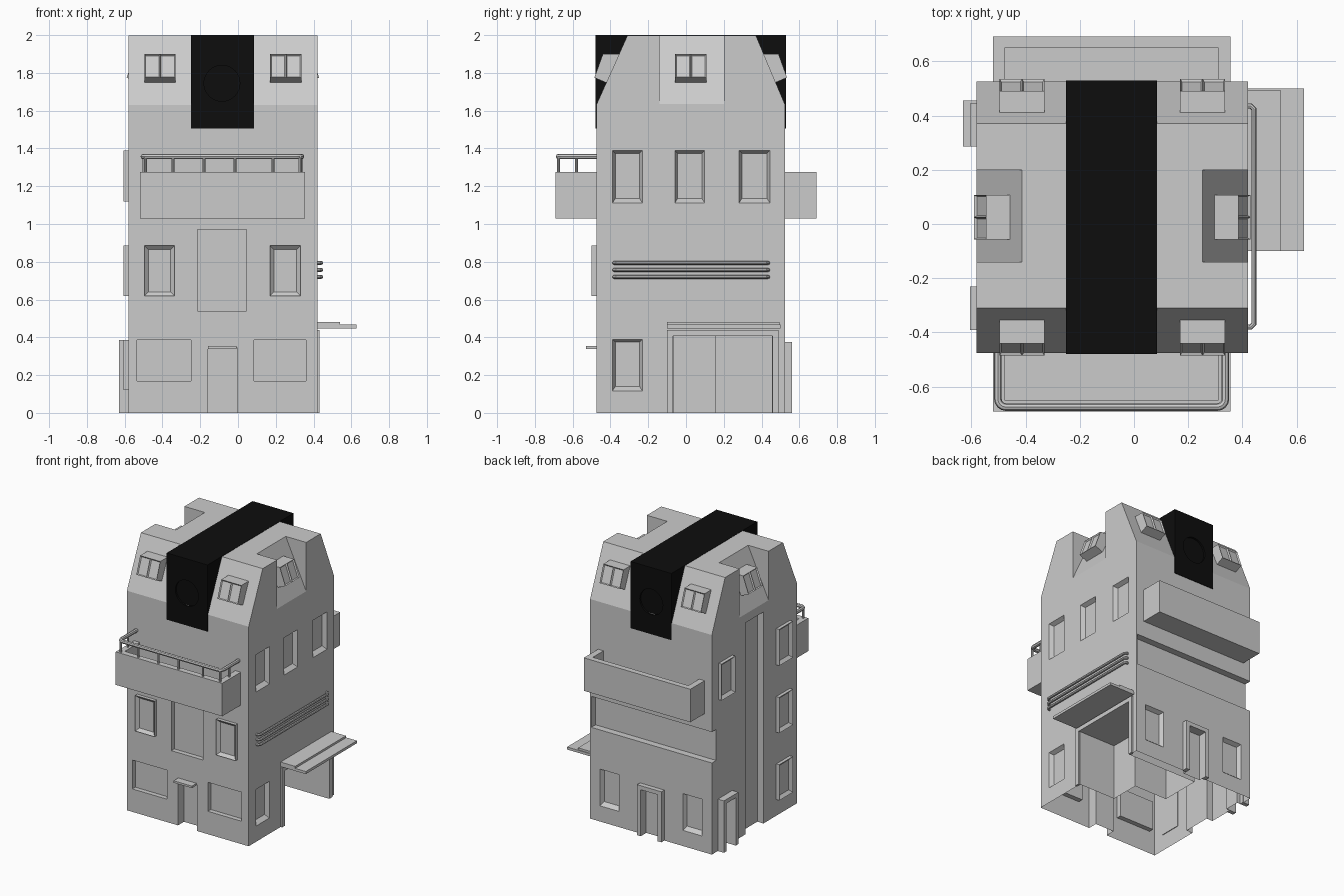
import bpy, bmesh, math
from mathutils import Vector, Matrix

if "Cube" in bpy.data.objects:
    bpy.data.objects.remove(bpy.data.objects["Cube"])

X0, X1, Y0, Y1 = -0.58, 0.42, -0.475, 0.525   # wall planes
CX, CY = -0.08, 0.025                         # plan centre


def finish(name, bm, mat=None):
    bmesh.ops.recalc_face_normals(bm, faces=bm.faces)
    me = bpy.data.meshes.new(name)
    bm.to_mesh(me)
    bm.free()
    ob = bpy.data.objects.new(name, me)
    bpy.context.collection.objects.link(ob)
    if mat:
        me.materials.append(mat)
    return ob


def loft(bm, a, b):
    """Closed solid between two matching point loops."""
    va, vb = [bm.verts.new(p) for p in a], [bm.verts.new(p) for p in b]
    n = len(va)
    faces = [bm.faces.new(va[::-1]), bm.faces.new(vb)]
    for i in range(n):
        j = (i + 1) % n
        faces.append(bm.faces.new((va[i], va[j], vb[j], vb[i])))
    return faces


def add_box(bm, x, y, z):
    r = lambda k: [(x[0], y[0], k), (x[1], y[0], k), (x[1], y[1], k), (x[0], y[1], k)]
    return loft(bm, r(z[0]), r(z[1]))


def boxes(name, *items):
    bm = bmesh.new()
    for it in items:
        add_box(bm, *it)
    return finish(name, bm)


# wall-local coordinates: u along the wall, d outward from it
def wall_pt(side, u, d, z):
    return {'front': (u, Y0 - d, z), 'back': (u, Y1 + d, z),
            'left': (X0 - d, u, z), 'right': (X1 + d, u, z)}[side]


def wall_rect(side, u, z, d, inset=0.0):
    a, b, c, e = u[0] + inset, u[1] - inset, z[0] + inset * 1.6, z[1] - inset
    return [wall_pt(side, p, d, q) for p, q in ((a, c), (b, c), (b, e), (a, e))]


def recess(bm, side, u, z, depth, taper=0.0):
    if taper:
        loft(bm, wall_rect(side, u, z, 0.01, -taper * 0.25),
             wall_rect(side, u, z, -depth, taper))
    else:
        loft(bm, wall_rect(side, u, z, 0.02), wall_rect(side, u, z, -depth))


def cut(ob, cutter):
    cutter.hide_render = True
    m = ob.modifiers.new('cut', 'BOOLEAN')
    m.object, m.operation, m.solver = cutter, 'DIFFERENCE', 'EXACT'
    bpy.context.view_layer.objects.active = ob
    bpy.ops.object.modifier_apply(modifier=m.name)
    bpy.data.objects.remove(cutter)


# main body with mansard slopes front and back
bm = bmesh.new()
prof = [(Y0, 0), (Y1, 0), (Y1, 1.63), (0.37, 1.998), (-0.31, 1.998), (Y0, 1.63)]
loft(bm, [(X0, y, z) for y, z in prof], [(X1, y, z) for y, z in prof])
body = finish('house_body', bm)

bm = bmesh.new()
# bevelled window recesses
for u in ((-0.39, -0.23), (-0.06, 0.10), (0.28, 0.445)):
    recess(bm, 'right', u, (1.11, 1.39), 0.03, 0.016)
recess(bm, 'right', (-0.39, -0.23), (0.115, 0.39), 0.03, 0.016)
for u in ((-0.50, -0.34), (0.18, 0.34)):
    recess(bm, 'back', u, (0.115, 0.39), 0.03, 0.016)
# plain recesses: shop windows, doors, balcony door, stair strip, back band
for u in ((-0.535, -0.25), (0.085, 0.36)):
    recess(bm, 'front', u, (0.17, 0.385), 0.035)
recess(bm, 'front', (-0.16, -0.005), (-0.05, 0.345), 0.07)
recess(bm, 'front', (-0.215, 0.045), (0.54, 0.97), 0.035)
recess(bm, 'back', (-0.16, -0.02), (-0.05, 0.345), 0.03)
recess(bm, 'back', (-0.7, 0.41), (0.68, 0.91), 0.05)
recess(bm, 'left', (-0.08, 0.13), (-0.05, 1.57), 0.05)
recess(bm, 'left', (0.315, 0.425), (-0.05, 0.35), 0.03)
# L-shaped garage room
L = [(0.5, -0.065), (0.5, 0.455), (-0.15, 0.455), (-0.15, 0.155), (0.12, 0.155), (0.12, -0.065)]
loft(bm, [(x, y, -0.05) for x, y in L], [(x, y, 0.41) for x, y in L])
# sloping notches in the gable ends
for s in (1, -1):
    w = [(CX + s * a, z) for a, z in ((0.5, 1.635), (0.6, 1.635), (0.6, 2.1), (0.285, 2.1))]
    loft(bm, [(x, -0.14, z) for x, z in w], [(x, 0.20, z) for x, z in w])
cut(body, finish('cutters', bm))
# open underside
bm = bmesh.new()
bm.from_mesh(body.data)
under = [f for f in bm.faces if all(abs(v.co.z) < 1e-4 for v in f.verts)]
bmesh.ops.delete(bm, geom=under, context='FACES')
bm.to_mesh(body.data)
bm.free()

# black central roof strip with round recesses at both ends
black = bpy.data.materials.new('black')
black.diffuse_color = (0.004, 0.004, 0.004, 1)
black.use_nodes = True
black.node_tree.nodes["Principled BSDF"].inputs["Base Color"].default_value = black.diffuse_color
bm = bmesh.new()
add_box(bm, (-0.25, 0.085), (Y0 - 0.004, Y1 + 0.004), (1.505, 2.0))
strip = finish('roof_strip', bm, black)
bm = bmesh.new()
for y in (Y0 - 0.02, Y1 + 0.02):
    m = Matrix.Translation((-0.085, y, 1.745)) @ Matrix.Rotation(math.pi / 2, 4, 'X')
    bmesh.ops.create_cone(bm, cap_ends=True, segments=32, radius1=0.095, radius2=0.095,
                          depth=0.06, matrix=m)
cut(strip, finish('strip_cutter', bm, black))


# dormer windows, built facing front then turned about the plan centre
def dormer(name, offset, turn):
    bm = bmesh.new()
    pr = [(-0.44, 1.745), (-0.51, 1.775), (-0.465, 1.9), (-0.37, 1.9)]
    panes = []
    for a, b in ((-0.0825, 0), (0, 0.0825)):
        f = loft(bm, [(offset + a, y, z) for y, z in pr], [(offset + b, y, z) for y, z in pr])
        panes.append(f[3])
    bmesh.ops.recalc_face_normals(bm, faces=bm.faces)
    bmesh.ops.inset_individual(bm, faces=panes, thickness=0.009, depth=-0.01)
    bm.transform(Matrix.Translation((CX, CY, 0)) @ Matrix.Rotation(turn, 4, 'Z'))
    finish(name, bm)


for nm, turn in (('front', 0), ('back', math.pi)):
    for o in (-0.333, 0.333):
        dormer(nm + '_dormer', o, turn)
dormer('right_dormer', 0, math.pi / 2)
dormer('left_dormer', 0, -math.pi / 2)


# raised window frames
def window_frame(side, u, z):
    bm = bmesh.new()
    f = loft(bm, wall_rect(side, u, z, -0.005), wall_rect(side, u, z, 0.025))
    bmesh.ops.recalc_face_normals(bm, faces=bm.faces)
    bmesh.ops.inset_individual(bm, faces=[f[1]], thickness=0.03, depth=-0.02)
    finish(side + '_window_frame', bm)


for u in ((-0.495, -0.335), (0.17, 0.33)):
    window_frame('front', u, (0.62, 0.885))
for z in ((1.12, 1.39), (0.62, 0.885), (0.12, 0.385)):
    window_frame('left', (-0.39, -0.23), z)
window_frame('left', (0.285, 0.445), (1.12, 1.39))


# door surrounds
def surround(side, u, top, t, d):
    bm = bmesh.new()
    a, b = u
    pr = [(a, 0), (a, top), (b, top), (b, 0), (b - t, 0), (b - t, top - t), (a + t, top - t), (a + t, 0)]
    loft(bm, [wall_pt(side, p, -0.005, q) for p, q in pr], [wall_pt(side, p, d, q) for p, q in pr])
    finish(side + '_door_surround', bm)


surround('back', (-0.19, 0.01), 0.375, 0.03, 0.035)
surround('left', (0.285, 0.455), 0.385, 0.03, 0.05)
surround('right', (-0.10, 0.49), 0.44, 0.032, 0.012)

# canopies
boxes('garage_canopy', ((0.41, 0.54), (-0.10, 0.495), (0.45, 0.482)),
      ((0.41, 0.627), (-0.10, 0.50), (0.448, 0.467)))
boxes('front_door_canopy', ((-0.158, -0.008), (-0.53, -0.47), (0.338, 0.353)))


# hollow balconies
def balcony(name, s, wall):
    ys = lambda a, b: tuple(sorted((wall + s * a, wall + s * b)))
    z = (1.03, 1.275)
    boxes(name, ((-0.475, 0.31), ys(-0.005, 0.18), (1.03, 1.075)),
          ((-0.52, -0.475), ys(-0.005, 0.18), z), ((0.31, 0.355), ys(-0.005, 0.18), z),
          ((-0.52, 0.355), ys(0.175, 0.217), z))


balcony('front_balcony', -1, Y0)
balcony('back_balcony', 1, Y1 - 0.05)
boxes('back_balcony_lip', ((-0.52, 0.355), (0.65, 0.692), (1.03, 1.275)),
      ((-0.52, -0.475), (0.52, 0.655), (1.03, 1.275)), ((0.31, 0.355), (0.52, 0.655), (1.03, 1.275)))
bpy.data.objects.remove(bpy.data.objects['back_balcony'])
boxes('back_balcony_floor', ((-0.475, 0.31), (0.52, 0.65), (1.03, 1.075)))


# round rails
def tube(name, paths, r):
    cu = bpy.data.curves.new(name, 'CURVE')
    cu.dimensions, cu.bevel_depth, cu.bevel_resolution, cu.use_fill_caps = '3D', r, 2, True
    for path in paths:
        sp = cu.splines.new('POLY')
        sp.points.add(len(path) - 1)
        for p, c in zip(sp.points, path):
            p.co = (*c, 1)
    ob = bpy.data.objects.new(name, cu)
    bpy.context.collection.objects.link(ob)
    bpy.ops.object.select_all(action='DESELECT')
    ob.select_set(True)
    bpy.context.view_layer.objects.active = ob
    bpy.ops.object.convert(target='MESH')
    bpy.ops.object.shade_smooth_by_angle()


def rounded(cx, cy, r, a0, a1, z):
    return [(cx + r * math.cos(math.radians(a0 + (a1 - a0) * i / 4)),
             cy + r * math.sin(math.radians(a0 + (a1 - a0) * i / 4)), z) for i in range(5)]


RZ = 1.357
tube('balcony_rail', [[(-0.502, Y0, RZ)] + rounded(-0.472, -0.645, 0.03, 180, 270, RZ)
                      + rounded(0.307, -0.645, 0.03, 270, 360, RZ) + [(0.337, Y0, RZ)]], 0.014)
posts = [(x, -0.675) for x in (-0.49, -0.345, -0.18, -0.015, 0.185, 0.327)]
posts += [(-0.498, -0.58), (0.333, -0.58)]
tube('balcony_rail_posts', [[(x, y, 1.27), (x, y, RZ)] for x, y in posts], 0.008)
tube('right_wall_bars', [[(0.41, -0.38, z), (0.43, -0.38, z), (0.442, -0.368, z), (0.442, 0.423, z),
                          (0.43, 0.435, z), (0.41, 0.435, z)] for z in (0.72, 0.757, 0.794)], 0.01)
